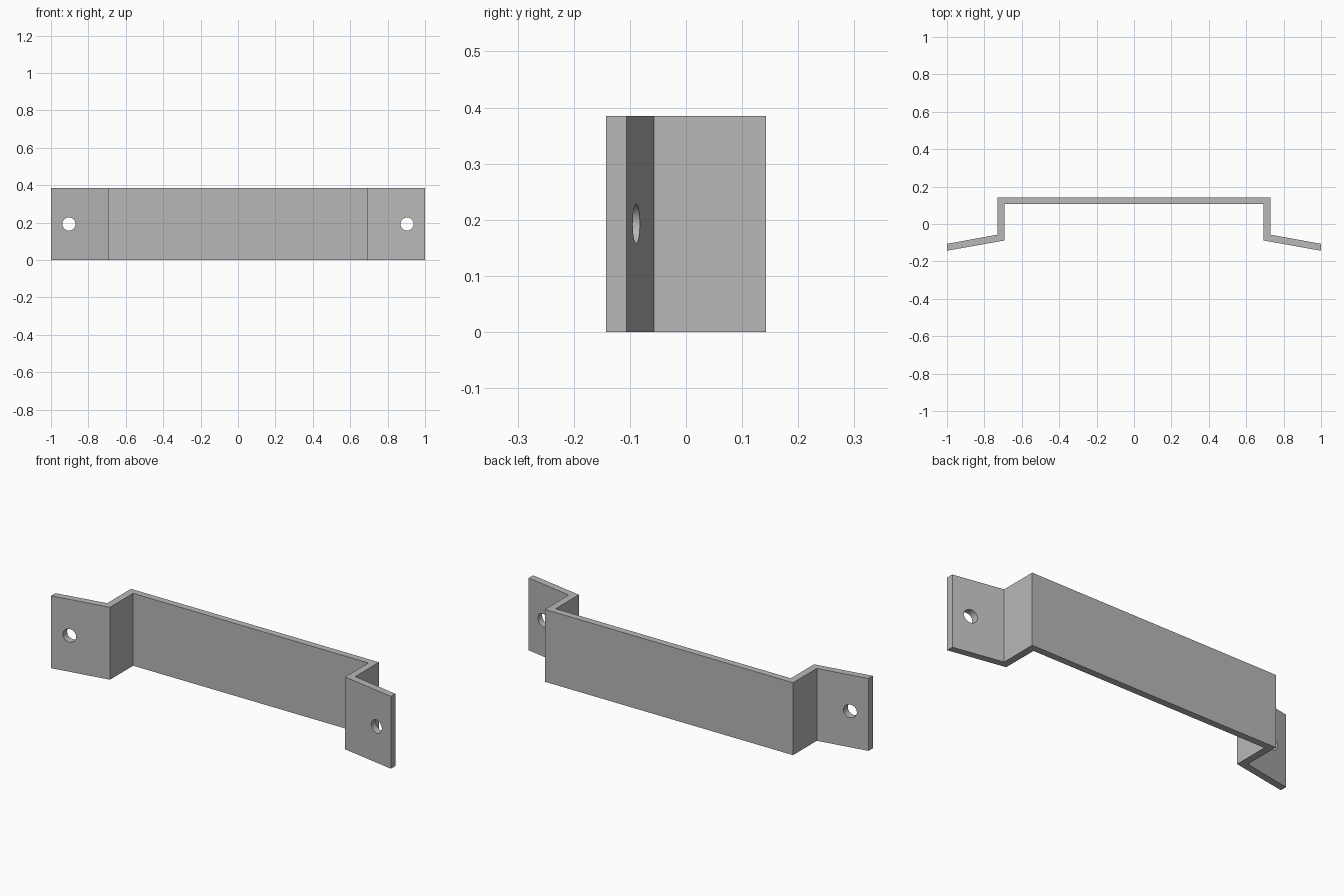
import bpy
import bmesh
import math

HEIGHT = 0.385

default_cube = bpy.data.objects.get("Cube")
if default_cube:
    bpy.data.objects.remove(default_cube, do_unlink=True)

# Plain grey metal
metal = bpy.data.materials.new("grey_metal")
metal.use_nodes = True
grey = (0.48, 0.48, 0.48, 1.0)
metal.diffuse_color = grey
metal.node_tree.nodes["Principled BSDF"].inputs["Base Color"].default_value = grey

# Bent strip outline seen from above: left half, then mirrored
back_edge = [(1.0, -0.106), (0.73, -0.057), (0.73, 0.143)]
front_edge = [(0.692, 0.107), (0.692, -0.088), (1.0, -0.143)]
back = back_edge + [(-x, y) for x, y in reversed(back_edge)]
front = [(-x, y) for x, y in reversed(front_edge)] + front_edge

bm = bmesh.new()
outline = bm.faces.new([bm.verts.new((x, y, 0)) for x, y in back + front])
extruded = bmesh.ops.extrude_face_region(bm, geom=[outline])
top_verts = [v for v in extruded["geom"] if isinstance(v, bmesh.types.BMVert)]
bmesh.ops.translate(bm, verts=top_verts, vec=(0, 0, HEIGHT))
bmesh.ops.recalc_face_normals(bm, faces=bm.faces)
mesh = bpy.data.meshes.new("bracket")
bm.to_mesh(mesh)
bm.free()
mesh.materials.append(metal)
bracket = bpy.data.objects.new("bracket", mesh)
bpy.context.collection.objects.link(bracket)


# Round screw hole through each flange
def drill_hole(x):
    bpy.ops.mesh.primitive_cylinder_add(
        vertices=40, radius=0.035, depth=0.3,
        location=(x, -0.1, HEIGHT / 2), rotation=(math.pi / 2, 0, 0))
    cutter = bpy.context.object
    cutter.name = "hole_cutter"
    cutter.hide_render = True
    cutter.data.materials.append(metal)
    cut = bracket.modifiers.new("screw_hole", "BOOLEAN")
    cut.operation = "DIFFERENCE"
    cut.solver = "EXACT"
    cut.object = cutter
    bpy.ops.object.select_all(action="DESELECT")
    bracket.select_set(True)
    bpy.context.view_layer.objects.active = bracket
    bpy.ops.object.modifier_apply(modifier=cut.name)
    bpy.data.objects.remove(cutter, do_unlink=True)


for side in (-1, 1):
    drill_hole(side * 0.904)

# Smooth hole walls, crisp bends
bpy.ops.object.shade_smooth_by_angle(angle=math.radians(30))
